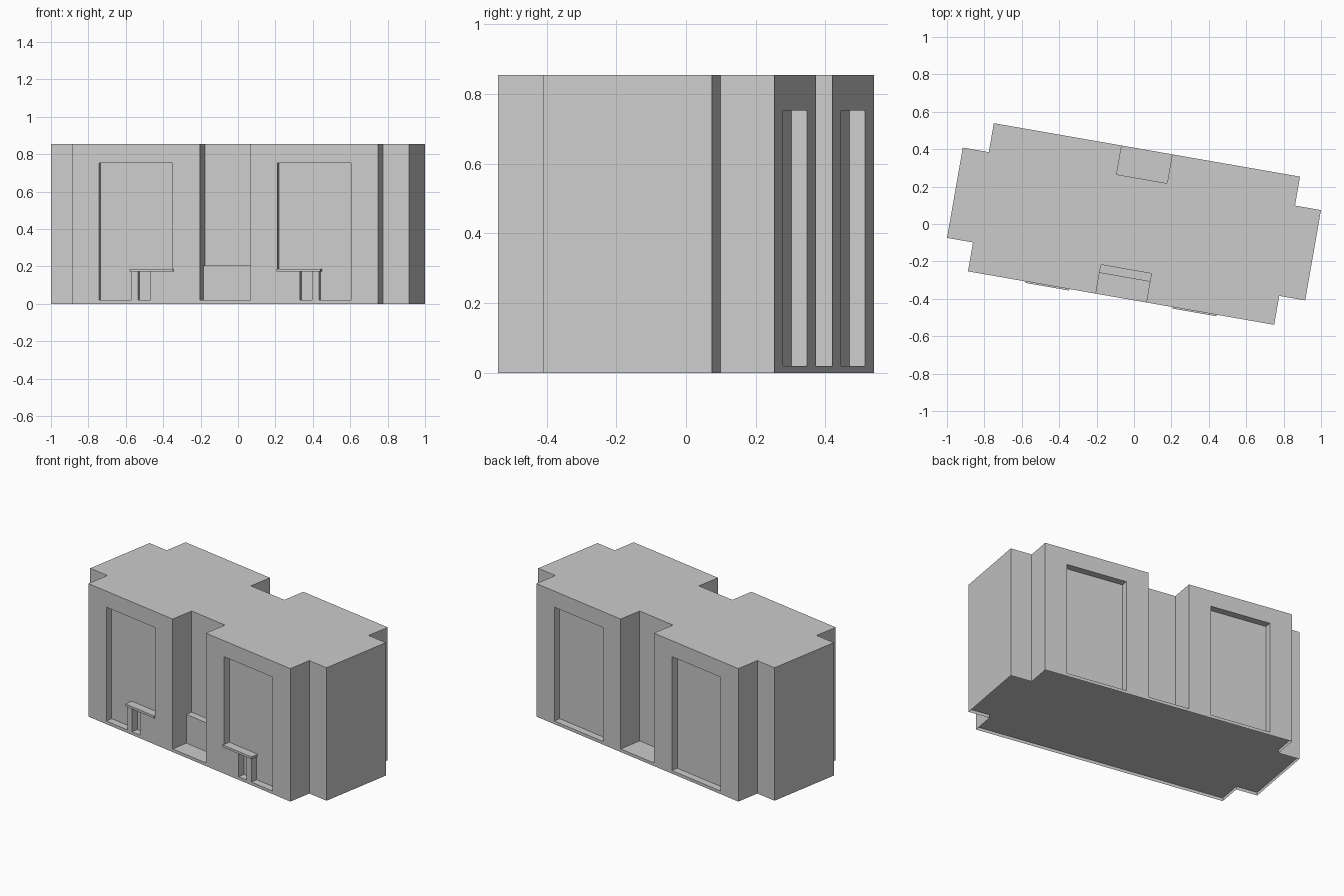
import bpy, bmesh, math

if "Cube" in bpy.data.objects:
    bpy.data.objects.remove(bpy.data.objects["Cube"])

TURN = math.radians(-9.9)    # whole model is turned about z
HW, HD = 0.831, 0.402        # half size of main block
WW, WD = 0.972, 0.245        # half size of end wings
SLOT = 0.137                 # half width of the central slots
FLOOR, TOP = 0.02, 0.855
DEPTH = 0.045                # window recess depth


def prism(name, outline, z0, z1):
    bm = bmesh.new()
    face = bm.faces.new([bm.verts.new((x, y, z0)) for x, y in outline])
    up = bmesh.ops.extrude_face_region(bm, geom=[face])["geom"]
    bmesh.ops.translate(bm, vec=(0, 0, z1 - z0),
                        verts=[v for v in up if isinstance(v, bmesh.types.BMVert)])
    bmesh.ops.recalc_face_normals(bm, faces=bm.faces)
    me = bpy.data.meshes.new(name)
    bm.to_mesh(me)
    bm.free()
    ob = bpy.data.objects.new(name, me)
    ob.rotation_euler.z = TURN
    bpy.context.collection.objects.link(ob)
    return ob


def box(name, x0, x1, y0, y1, z0, z1):
    x0, x1 = sorted((x0, x1))
    y0, y1 = sorted((y0, y1))
    return prism(name, [(x0, y0), (x1, y0), (x1, y1), (x0, y1)], z0, z1)


def drop_bottom(ob, z):
    bm = bmesh.new()
    bm.from_mesh(ob.data)
    low = [f for f in bm.faces if all(abs(v.co.z - z) < 1e-4 for v in f.verts)
           and f.normal.z < -0.5]
    bmesh.ops.delete(bm, geom=low, context='FACES_ONLY')
    bm.to_mesh(ob.data)
    bm.free()


def whole(half):
    # the second half of the plan is the first turned half a circle
    return half + [(-x, -y) for x, y in half]


# Cross-shaped plan, with and without the central slots
wing = [(HW, -WD), (WW, -WD), (WW, WD), (HW, WD), (HW, HD)]
slot = [(SLOT, HD), (SLOT, WD), (-SLOT, WD), (-SLOT, HD)]
corner = [(-HW, HD)]

# Base slab, open underneath
base = prism("base_slab", whole(wing + corner), 0, FLOOR)
drop_bottom(base, 0)

# Main block with the slots, then window recesses cut in front and back
body = prism("main_block", whole(wing + slot + corner), FLOOR, TOP)
for sx in (-1, 1):
    for sy in (-1, 1):
        cut = box("recess_cutter", sx * 0.284, sx * 0.683,
                  sy * (HD - DEPTH), sy * (HD + 0.1), -0.05, 0.752)
        cut.hide_render = True
        mod = body.modifiers.new("recess", 'BOOLEAN')
        mod.operation = 'DIFFERENCE'
        mod.solver = 'EXACT'
        mod.object = cut
        bpy.context.view_layer.update()
        bpy.context.view_layer.objects.active = body
        bpy.ops.object.modifier_apply(modifier=mod.name)
        bpy.data.objects.remove(cut, do_unlink=True)
drop_bottom(body, FLOOR)

# Low ledge at the back of the front slot
box("slot_ledge", -SLOT, SLOT, -0.289, -WD, FLOOR, 0.205)

# Counter in each front window: flush panel, post and shelf
for sx, tag in ((-1, "left"), (1, "right")):
    back = -HD + DEPTH
    box(tag + "_counter_panel", sx * 0.284, sx * 0.406, -HD, back, FLOOR, 0.172)
    box(tag + "_counter_post", sx * 0.472, sx * 0.510, -HD, back, FLOOR, 0.172)
    box(tag + "_counter_shelf", sx * 0.281, sx * 0.518, -HD - 0.008, back, 0.172, 0.187)
